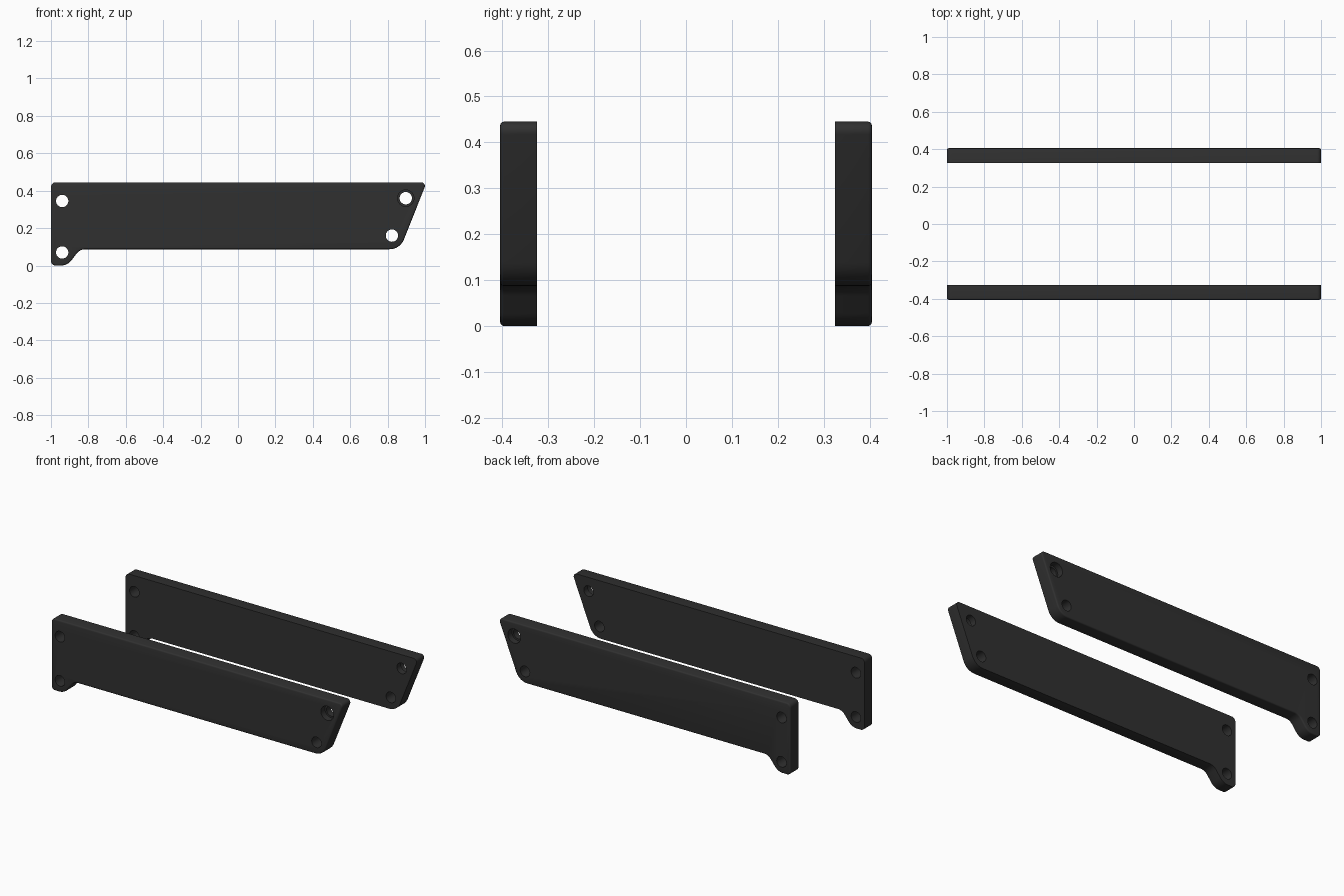
import bpy, bmesh, math
from mathutils import Vector, Matrix

if "Cube" in bpy.data.objects:
    bpy.data.objects.remove(bpy.data.objects["Cube"])

OUT, INN = -0.405, -0.325   # outer and inner face of the front plate

# corner points (x, z) with the length trimmed off each corner for its rounding
CORNERS = [
    (-1.0, 0.0, 0.025), (-0.912, 0.0, 0.035), (-0.845, 0.087, 0.028),
    (0.866, 0.087, 0.055), (1.009, 0.445, 0.03), (-1.0, 0.445, 0.025),
]


def rounded(corners, steps=8):
    """Round each polygon corner with a true tangent arc."""
    pts, n = [], len(corners)
    for i, (x, z, t) in enumerate(corners):
        p = Vector((x, z))
        a = (Vector(corners[i - 1][:2]) - p).normalized()
        b = (Vector(corners[(i + 1) % n][:2]) - p).normalized()
        half = a.angle(b) / 2
        r = t * math.tan(half)
        c = p + (a + b).normalized() * (t / math.cos(half))
        u, v = p + a * t - c, p + b * t - c
        sweep = math.pi - 2 * half
        for k in range(steps + 1):
            f = k / steps
            d = (u * math.sin((1 - f) * sweep) + v * math.sin(f * sweep)) / math.sin(sweep)
            pts.append(c + d.normalized() * r)
    return pts


def make_object(name, bm):
    me = bpy.data.meshes.new(name)
    bm.to_mesh(me)
    bm.free()
    ob = bpy.data.objects.new(name, me)
    bpy.context.collection.objects.link(ob)
    return ob


def hole_cutter(name, spots, radius, y0, y1):
    bm = bmesh.new()
    for x, z in spots:
        m = Matrix.Translation((x, (y0 + y1) / 2, z)) @ Matrix.Rotation(math.pi / 2, 4, 'X')
        bmesh.ops.create_cone(bm, cap_ends=True, segments=40, radius1=radius,
                              radius2=radius, depth=y1 - y0, matrix=m)
    ob = make_object(name, bm)
    ob.hide_render = True
    return ob


# plate body: rounded outline, extruded, outer rim softened
bm = bmesh.new()
face = bm.faces.new([bm.verts.new((p.x, OUT, p.y)) for p in rounded(CORNERS)])
rim = list(face.edges)
ext = bmesh.ops.extrude_face_region(bm, geom=[face], use_keep_orig=True)
for v in [g for g in ext['geom'] if isinstance(g, bmesh.types.BMVert)]:
    v.co.y = INN
bmesh.ops.recalc_face_normals(bm, faces=bm.faces)
bmesh.ops.bevel(bm, geom=rim, offset=0.008, offset_type='OFFSET', segments=3,
                profile=0.5, affect='EDGES', clamp_overlap=True)
plate = make_object("side_plates", bm)

# screw holes, with a counterbore on the upper slanted-end hole
cutters = [
    hole_cutter("screw_hole_cutter",
                [(-0.94, 0.345), (-0.94, 0.07), (0.897, 0.36), (0.823, 0.16)],
                0.033, OUT - 0.05, INN + 0.05),
    hole_cutter("counterbore_cutter", [(0.897, 0.36)], 0.044, OUT - 0.05, OUT + 0.04),
]
for c in cutters:
    mod = plate.modifiers.new(c.name, 'BOOLEAN')
    mod.operation = 'DIFFERENCE'
    mod.solver = 'EXACT'
    mod.object = c

# second plate mirrored to the back
mir = plate.modifiers.new("mirror", 'MIRROR')
mir.use_axis = (False, True, False)

# bake the modifiers, then remove the cutters
bpy.context.view_layer.update()
deps = bpy.context.evaluated_depsgraph_get()
baked = bpy.data.meshes.new_from_object(plate.evaluated_get(deps))
plate.modifiers.clear()
plate.data = baked
for c in cutters:
    bpy.data.objects.remove(c)

# dark finish and shading
mat = bpy.data.materials.new("dark_plastic")
mat.diffuse_color = (0.03, 0.03, 0.03, 1)
mat.use_nodes = True
mat.node_tree.nodes["Principled BSDF"].inputs["Base Color"].default_value = mat.diffuse_color
plate.data.materials.clear()
plate.data.materials.append(mat)
bpy.ops.object.select_all(action='DESELECT')
plate.select_set(True)
bpy.context.view_layer.objects.active = plate
bpy.ops.object.shade_smooth_by_angle(angle=math.radians(35))
